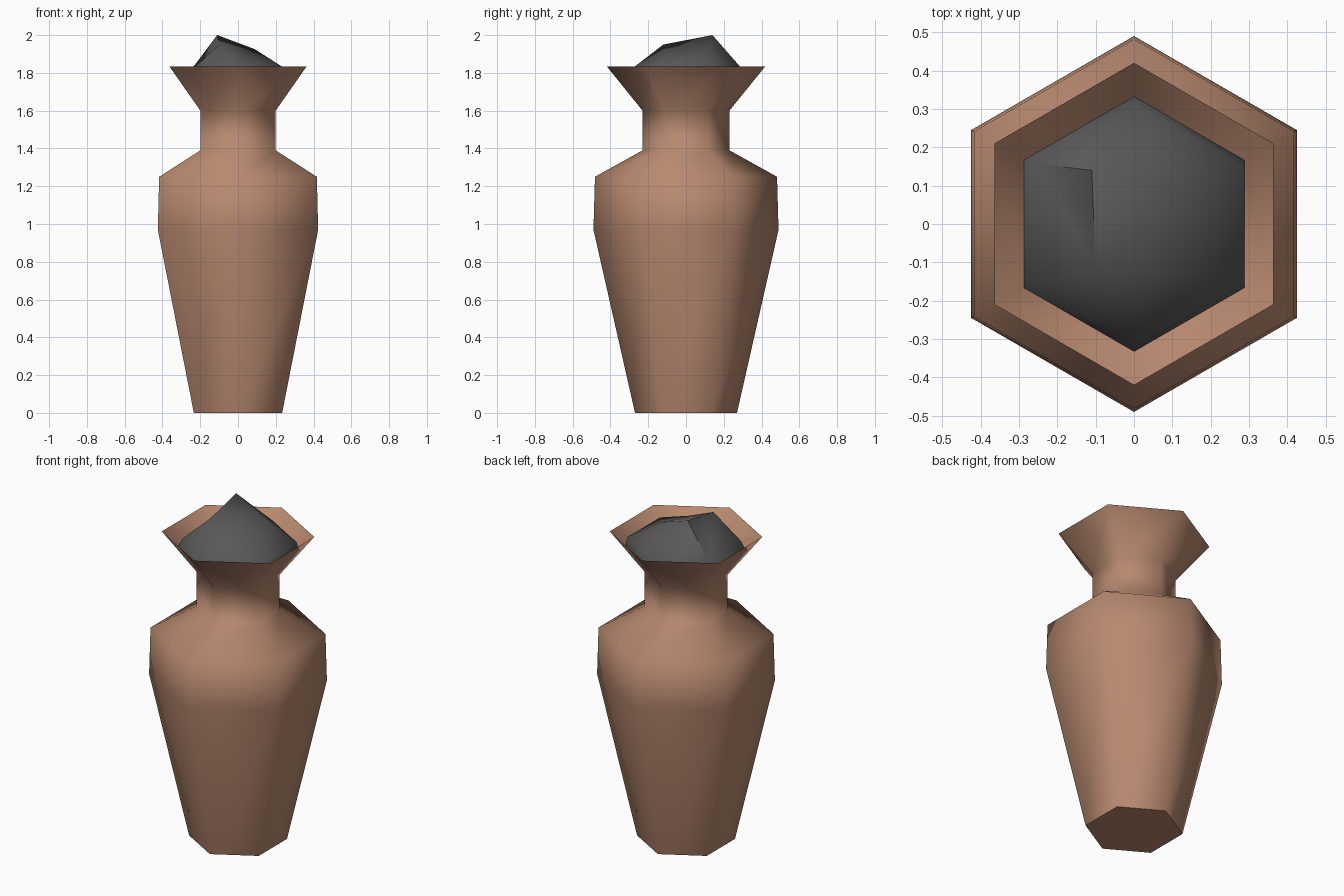
import bpy, bmesh, math

cube = bpy.data.objects.get("Cube")
if cube:
    bpy.data.objects.remove(cube, do_unlink=True)


def material(name, color):
    mat = bpy.data.materials.new(name)
    mat.use_nodes = True
    mat.diffuse_color = color
    bsdf = next(n for n in mat.node_tree.nodes if n.type == "BSDF_PRINCIPLED")
    bsdf.inputs["Base Color"].default_value = color
    bsdf.inputs["Roughness"].default_value = 0.8
    return mat


def hex_ring(bm, radius, z, shift=0.0):
    """Six corners, first at 30 degrees, so corners point to front and back."""
    angles = [math.radians(30 + 60 * i) for i in range(6)]
    return [bm.verts.new((radius * math.cos(a) + shift, radius * math.sin(a), z))
            for a in angles]


def bridge(bm, low, high):
    for i in range(6):
        j = (i + 1) % 6
        bm.faces.new((low[i], low[j], high[j], high[i]))


def finish(bm, name, mat, smooth_angle):
    bmesh.ops.recalc_face_normals(bm, faces=bm.faces)
    mesh = bpy.data.meshes.new(name)
    bm.to_mesh(mesh)
    bm.free()
    mesh.materials.append(mat)
    obj = bpy.data.objects.new(name, mesh)
    bpy.context.collection.objects.link(obj)
    bpy.ops.object.select_all(action="DESELECT")
    obj.select_set(True)
    bpy.context.view_layer.objects.active = obj
    bpy.ops.object.shade_smooth_by_angle(angle=math.radians(smooth_angle))
    return obj


clay = material("clay brown", (0.48, 0.25, 0.16, 1))
charcoal = material("charcoal grey", (0.1, 0.1, 0.1, 1))

# Vase: base, belly, shoulder, neck, flared lip, then the inner funnel
profile = [(0.27, 0), (0.49, 0.97), (0.482, 1.25), (0.23, 1.39),
           (0.23, 1.6), (0.42, 1.835), (0.33, 1.74), (0.2, 1.6)]
bm = bmesh.new()
rings = [hex_ring(bm, r, z) for r, z in profile]
for low, high in zip(rings, rings[1:]):
    bridge(bm, low, high)
bm.faces.new(rings[0])
bm.faces.new(rings[-1])
finish(bm, "vase", clay, 66)

# Lumpy filling: a short skirt, then facets rising to three peaks and a dip
bm = bmesh.new()
skirt = hex_ring(bm, 0.333, 1.74)
edge = hex_ring(bm, 0.315, 1.8, 0.012)
bridge(bm, skirt, edge)
bm.faces.new(skirt)
peak = bm.verts.new((-0.11, 0.14, 2.0))
front_lump = bm.verts.new((-0.1, -0.12, 1.95))
side_lump = bm.verts.new((0.09, 0.11, 1.925))
dip = bm.verts.new((0.06, -0.12, 1.885))
right_back, back, left_back, left_front, front, right_front = edge
for face in ((peak, back, left_back), (peak, left_back, front_lump),
             (front_lump, left_back, left_front), (front_lump, left_front, front),
             (front_lump, front, dip), (dip, front, right_front),
             (dip, right_front, side_lump), (side_lump, right_front, right_back),
             (side_lump, right_back, back), (side_lump, back, peak),
             (peak, front_lump, side_lump), (front_lump, dip, side_lump)):
    bm.faces.new(face)
finish(bm, "filling", charcoal, 60)
